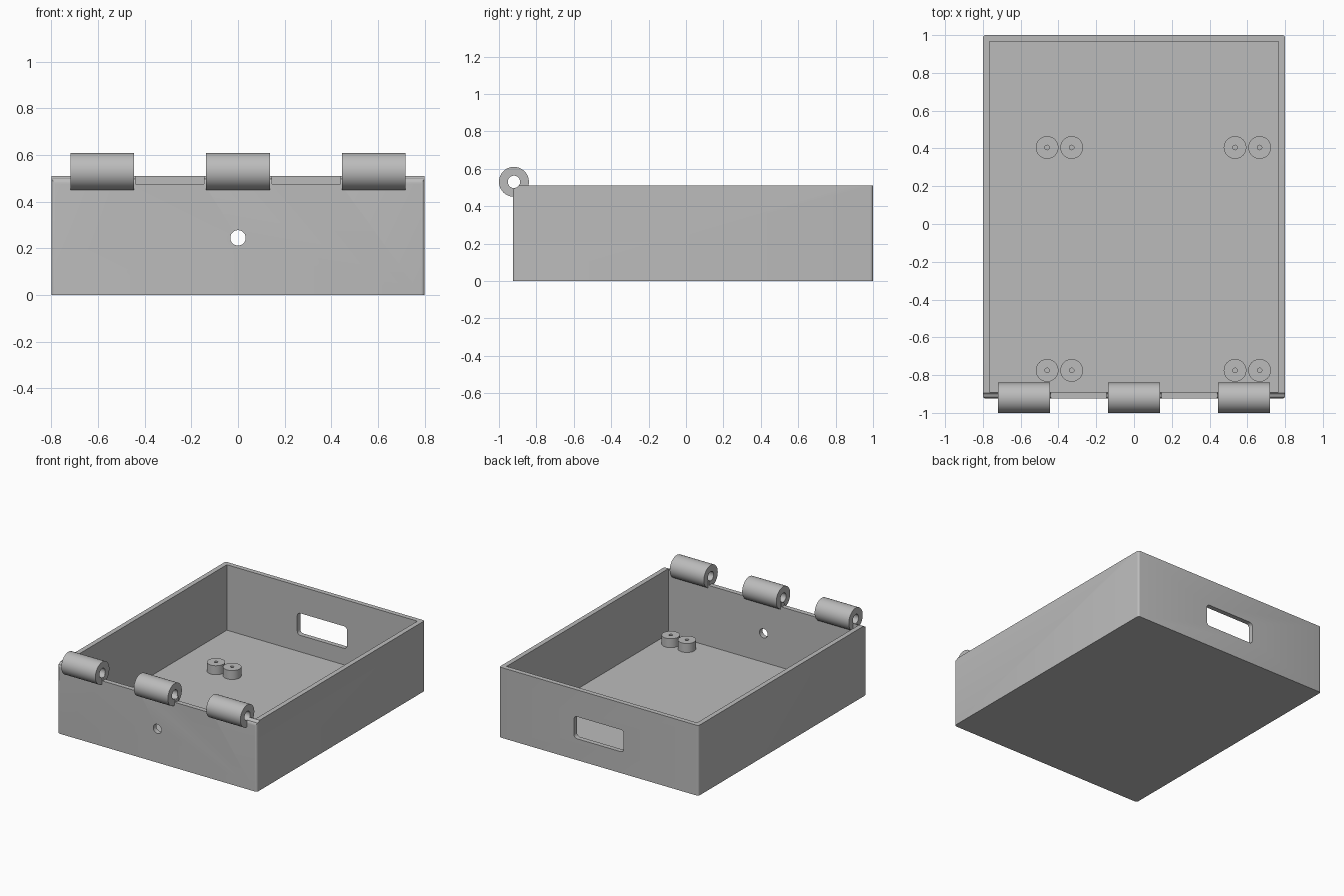
import bpy, bmesh
from math import pi, cos, sin
from mathutils import Matrix, Vector

if "Cube" in bpy.data.objects:
    bpy.data.objects.remove(bpy.data.objects["Cube"])

grey = bpy.data.materials.new("plain grey")
grey.use_nodes = True
grey.diffuse_color = (0.5, 0.5, 0.5, 1)
grey.node_tree.nodes["Principled BSDF"].inputs["Base Color"].default_value = (0.5, 0.5, 0.5, 1)

WALL, FRONT, BACK, HALF, TOP = 0.035, -0.925, 1.0, 0.8, 0.51
PIN_Y, PIN_Z, BORE = -0.92, 0.53, 0.033


def finish(bm, name):
    bmesh.ops.recalc_face_normals(bm, faces=bm.faces)
    mesh = bpy.data.meshes.new(name)
    bm.to_mesh(mesh)
    bm.free()
    mesh.materials.append(grey)
    obj = bpy.data.objects.new(name, mesh)
    bpy.context.collection.objects.link(obj)
    return obj


def block(name, lo, hi, rounded=None, radius=0.0, segments=4):
    """Box between two corners; edges picked by the rule get rounded."""
    lo, hi = Vector(lo), Vector(hi)
    bm = bmesh.new()
    bmesh.ops.create_cube(bm, size=1)
    for v in bm.verts:
        v.co = (lo + hi) / 2 + v.co * (hi - lo)
    if rounded:
        edges = [e for e in bm.edges if rounded(*[v.co for v in e.verts])]
        bmesh.ops.bevel(bm, geom=edges, offset=radius, segments=segments,
                        profile=0.5, affect='EDGES')
    return finish(bm, name)


def lathe(name, profile, matrix, sides=48):
    """Spin a closed (radius, height) profile around its axis."""
    bm = bmesh.new()
    rings = [[bm.verts.new((r * cos(2 * pi * i / sides), r * sin(2 * pi * i / sides), h))
              for i in range(sides)] for r, h in profile]
    for a, b in zip(rings, rings[1:] + rings[:1]):
        for i in range(sides):
            j = (i + 1) % sides
            bm.faces.new((a[i], a[j], b[j], b[i]))
    bm.transform(matrix)
    return finish(bm, name)


def tube(name, outer, inner, length, matrix):
    return lathe(name, [(inner, 0), (outer, 0), (outer, length), (inner, length)], matrix)


def rod(name, radius, length, matrix):
    bm = bmesh.new()
    bmesh.ops.create_cone(bm, cap_ends=True, segments=48, radius1=radius,
                          radius2=radius, depth=length, matrix=matrix)
    return finish(bm, name)


def combine(obj, cutter, operation='DIFFERENCE'):
    mod = obj.modifiers.new(operation, 'BOOLEAN')
    mod.operation, mod.object, mod.solver = operation, cutter, 'EXACT'
    bpy.context.view_layer.objects.active = obj
    bpy.ops.object.modifier_apply(modifier=mod.name)
    bpy.data.objects.remove(cutter)


def smooth(obj):
    bpy.ops.object.select_all(action='DESELECT')
    obj.select_set(True)
    bpy.context.view_layer.objects.active = obj
    bpy.ops.object.shade_smooth_by_angle(angle=pi / 6)


# Tray: rounded upright corners, rounded front rim, hollowed out
tray = block("tray", (-HALF, FRONT, 0), (HALF, BACK, TOP),
             lambda a, b: abs(a.z - b.z) > 0.1, 0.015)
combine(tray, block("rim_shape", (-1, FRONT, -0.1), (1, 1.1, TOP),
                    lambda a, b: max(a.y, b.y) < 0 and min(a.z, b.z) > 0.3, WALL, 8),
        'INTERSECT')
combine(tray, block("cavity", (WALL - HALF, FRONT + WALL, WALL),
                    (HALF - WALL, BACK - WALL, 1)))

# Rim clearances between the hinge barrels
for side in (-1, 1):
    xs = sorted((side * 0.145, side * 0.44))
    combine(tray, block("rim_gap", (xs[0], -1.1, 0.475), (xs[1], -0.8, 0.7)))

# Pin bore, front cable hole and rear window
along_x = Matrix.Rotation(pi / 2, 4, 'Y')
combine(tray, rod("pin_bore", BORE, 3, Matrix.Translation((0, PIN_Y, PIN_Z)) @ along_x))
combine(tray, rod("front_hole", BORE, 0.3, Matrix.Translation((0, FRONT, 0.245))
                  @ Matrix.Rotation(pi / 2, 4, 'X')))
combine(tray, block("rear_window", (-0.2, 0.9, 0.155), (0.2, 1.1, 0.315),
                    lambda a, b: abs(a.y - b.y) > 0.1, 0.025))
smooth(tray)

# Hinge barrels
for label, x in (("right", -0.582), ("middle", 0), ("left", 0.582)):
    place = Matrix.Translation((x - 0.137, PIN_Y, PIN_Z)) @ along_x
    smooth(tube(label + "_hinge_barrel", 0.08, BORE, 0.274, place))

# Mounting posts in pairs on the floor
for row, y in (("front", -0.775), ("rear", 0.405)):
    for i, x in enumerate((-0.46, -0.33, 0.535, 0.665)):
        smooth(tube(f"{row}_post_{i + 1}", 0.06, 0.012, 0.068,
                    Matrix.Translation((x, y, WALL - 0.003))))
